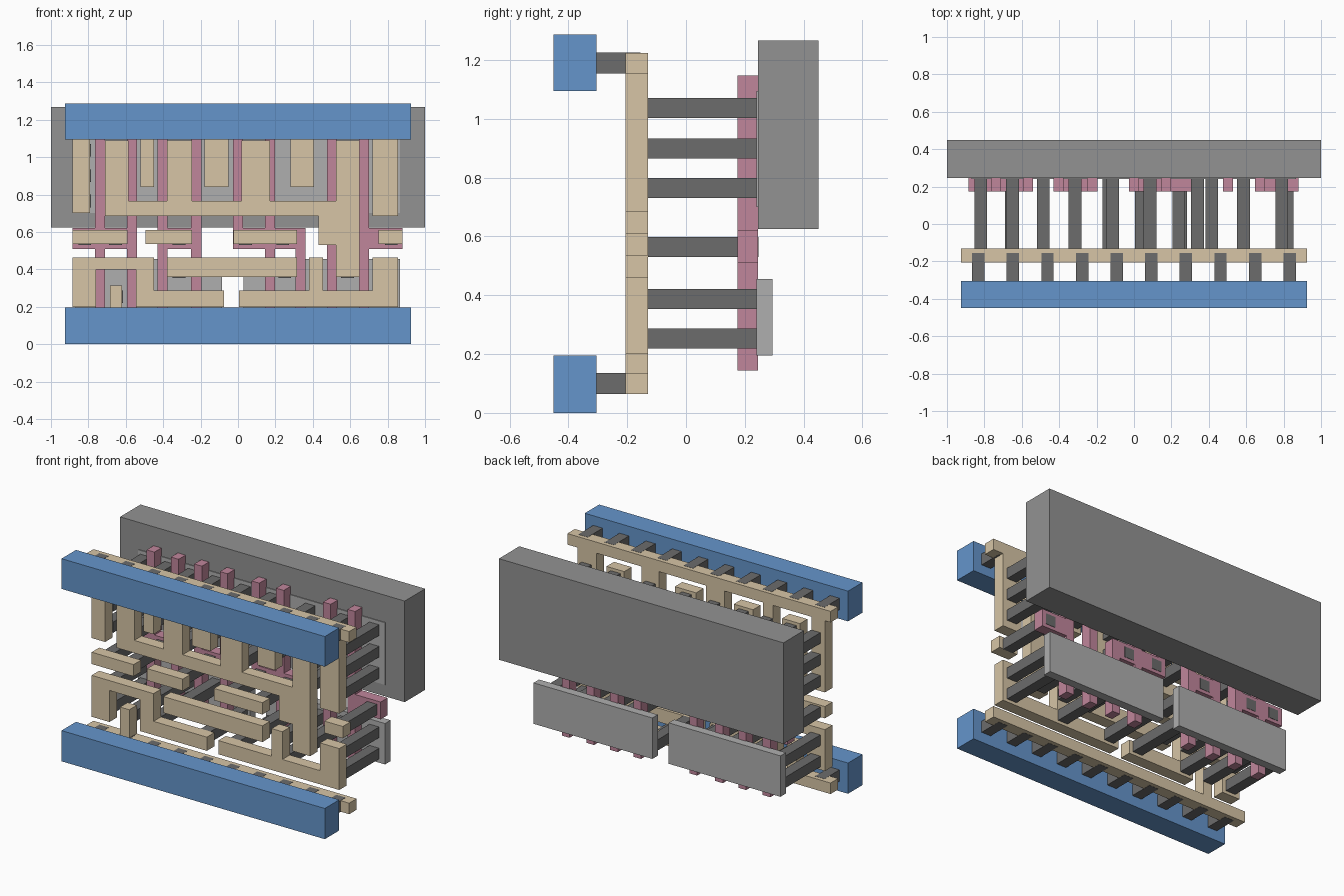
import bpy, bmesh

if "Cube" in bpy.data.objects:
    bpy.data.objects.remove(bpy.data.objects["Cube"])

def material(name, r, g, b):
    m = bpy.data.materials.new(name)
    m.diffuse_color = (r, g, b, 1)
    m.use_nodes = True
    m.node_tree.nodes["Principled BSDF"].inputs["Base Color"].default_value = m.diffuse_color
    return m

BLUE = material("blue", 0.13, 0.30, 0.60)
TAN = material("tan", 0.68, 0.56, 0.38)
PINK = material("pink", 0.53, 0.24, 0.33)
DARK = material("dark_grey", 0.15, 0.15, 0.15)
MID = material("mid_grey", 0.29, 0.29, 0.29)
LIGHT = material("light_grey", 0.43, 0.43, 0.43)

def plate(name, pts, y, mat):
    """Extrude an x-z outline from y[0] to y[1]."""
    bm = bmesh.new()
    face = bm.faces.new([bm.verts.new((px, y[0], pz)) for px, pz in pts])
    ext = bmesh.ops.extrude_face_region(bm, geom=[face])
    for v in ext["geom"]:
        if isinstance(v, bmesh.types.BMVert):
            v.co.y = y[1]
    bmesh.ops.recalc_face_normals(bm, faces=bm.faces)
    me = bpy.data.meshes.new(name)
    bm.to_mesh(me)
    bm.free()
    me.materials.append(mat)
    ob = bpy.data.objects.new(name, me)
    bpy.context.collection.objects.link(ob)
    return ob

def comb(name, x, z, y, mat, up=(), down=()):
    """Bar with rectangular fingers (x0, x1, end) above and below."""
    pts = []
    def add(p):
        if pts and pts[-1] == p:
            pts.pop()
        else:
            pts.append(p)
    add((x[0], z[0]))
    for a, b, e in sorted(down):
        for p in ((a, z[0]), (a, e), (b, e), (b, z[0])):
            add(p)
    add((x[1], z[0]))
    add((x[1], z[1]))
    for a, b, e in sorted(up, reverse=True):
        for p in ((b, z[1]), (b, e), (a, e), (a, z[1])):
            add(p)
    add((x[0], z[1]))
    return plate(name, pts, y, mat)

# supply bars
Y_BAR = (-0.45, -0.305)
comb("lower_supply_bar", (-0.925, 0.925), (0, 0.195), Y_BAR, BLUE)
comb("upper_supply_bar", (-0.925, 0.925), (1.095, 1.287), Y_BAR, BLUE)

# short pegs between supply bars and rails
for i in range(10):
    cx = -0.8325 + 0.185 * i
    for side, z in (("lower", 0.1), ("upper", 1.19)):
        comb(f"{side}_peg", (cx - 0.033, cx + 0.033), (z - 0.036, z + 0.036),
             (-0.305, -0.155), DARK)

# tan routing layer: rails
Y_TAN = (-0.205, -0.13)
comb("upper_rail", (-0.925, 0.925), (1.155, 1.225), Y_TAN, TAN,
     down=[(-0.885, -0.79, 0.70), (-0.52, -0.45, 0.84), (-0.18, -0.05, 0.84),
           (0.28, 0.405, 0.84), (0.72, 0.855, 0.685)])
comb("lower_rail", (-0.925, 0.925), (0.065, 0.135), Y_TAN, TAN,
     up=[(-0.685, -0.62, 0.315)])
# large comb track
comb("comb_track", (-0.71, 0.65), (0.685, 0.765), Y_TAN, TAN,
     up=[(-0.71, -0.585, 1.09), (-0.38, -0.245, 1.09), (0.02, 0.17, 1.09),
         (0.525, 0.65, 1.09)],
     down=[(0.43, 0.525, 0.53), (0.525, 0.65, 0.36)])
# middle row of short tracks
for a, b in ((-0.885, -0.59), (-0.495, -0.245), (-0.025, 0.315), (0.75, 0.88)):
    comb("short_track", (a, b), (0.535, 0.61), Y_TAN, TAN)
# lower tracks
plate("stepped_track",
      [(-0.885, 0.2), (-0.76, 0.2), (-0.76, 0.40), (-0.545, 0.40), (-0.545, 0.2),
       (-0.075, 0.2), (-0.075, 0.287), (-0.45, 0.287), (-0.45, 0.463), (-0.885, 0.463)],
      Y_TAN, TAN)
comb("straight_track", (-0.38, 0.315), (0.36, 0.463), Y_TAN, TAN)
comb("forked_track", (0.005, 0.855), (0.2, 0.287), Y_TAN, TAN,
     up=[(0.38, 0.455, 0.463), (0.72, 0.855, 0.463)])

# pink gate layer: strips joined by pads
Y_PINK = (0.175, 0.245)
BOT, TOP, HALF = 0.145, 1.147, 0.027

def gate(x, uppers, lowers):
    comb("gate_strip", x, (0.51, 0.62), Y_PINK, PINK,
         up=[(max(c - HALF, x[0]), min(c + HALF, x[1]), TOP) for c in uppers],
         down=[(max(c - HALF, x[0]), min(c + HALF, x[1]), BOT) for c in lowers])

gate((-0.885, -0.54), (-0.737, -0.567), (-0.737, -0.567))
gate((-0.43, -0.196), (-0.403, -0.223), (-0.403, -0.223))
gate((-0.027, 0.362), (0.0, 0.172), (0.172, 0.335))
gate((0.647, 0.88), (0.674,), (0.674,))
comb("gate_strip", (0.475, 0.529), (BOT, TOP), Y_PINK, PINK)

# long contact posts from the tan layer to the back layers
def posts(z, xs, back=0.242):
    for cx in xs:
        comb("contact_post", (cx - 0.034, cx + 0.034), (z - 0.034, z + 0.034),
             (-0.13, back), DARK)

fingers = [-0.82, -0.65, -0.315, 0.085, 0.585, 0.79]
short_fingers = [-0.485, -0.115, 0.34]
posts(1.037, fingers + short_fingers)
posts(0.90, fingers + short_fingers)
posts(0.765, fingers)
posts(0.565, [-0.82, -0.655, -0.315, 0.04, 0.24, 0.82], 0.247)
posts(0.388, [-0.82, -0.485, -0.315, 0.25, 0.415, 0.585, 0.79])
posts(0.253, [-0.82, -0.65, -0.485, -0.135, 0.075, 0.415, 0.79])

# back slabs
comb("back_block", (-1, 1), (0.625, 1.267), (0.245, 0.45), MID)
Y_SLAB = (0.24, 0.295)
comb("upper_slab", (-0.87, 0.865), (0.70, 1.095), Y_SLAB, LIGHT)
comb("lower_left_slab", (-0.87, -0.085), (0.195, 0.455), Y_SLAB, LIGHT)
comb("lower_right_slab", (0.03, 0.865), (0.195, 0.455), Y_SLAB, LIGHT)
